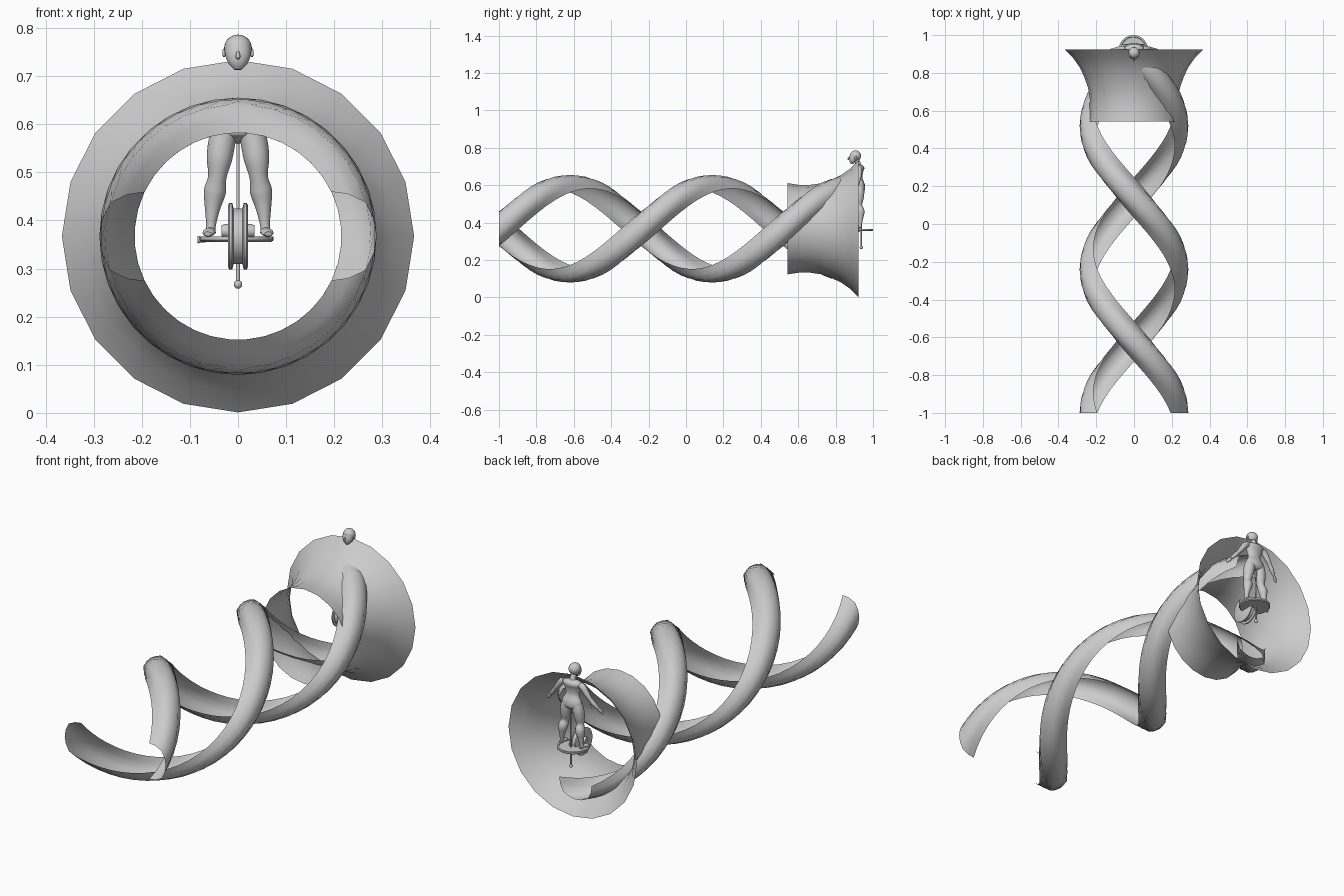
import bpy, bmesh
from math import sin, cos, pi, radians
from mathutils import Vector

if "Cube" in bpy.data.objects:
    bpy.data.objects.remove(bpy.data.objects["Cube"])

AX = 0.367      # height of the common axis
PY = 0.926      # depth of the standing figure


def finish(name, bm, angle=50):
    me = bpy.data.meshes.new(name)
    bm.to_mesh(me)
    bm.free()
    ob = bpy.data.objects.new(name, me)
    bpy.context.collection.objects.link(ob)
    bpy.ops.object.select_all(action='DESELECT')
    bpy.context.view_layer.objects.active = ob
    ob.select_set(True)
    bpy.ops.object.shade_smooth_by_angle(angle=radians(angle))
    return ob


def skin(name, rings, closed=True, caps=False, angle=50):
    """Bridge a list of point rings into one surface."""
    bm = bmesh.new()
    vs = [[bm.verts.new(p) for p in ring] for ring in rings]
    n = len(vs[0])
    for a, b in zip(vs, vs[1:]):
        for i in range(n if closed else n - 1):
            j = (i + 1) % n
            bm.faces.new((a[i], a[j], b[j], b[i]))
    if caps:
        bm.faces.new(vs[0])
        bm.faces.new(vs[-1])
        bmesh.ops.recalc_face_normals(bm, faces=bm.faces)
    return finish(name, bm, angle)


def limb(name, pts, squash=1.0, n=14, steps=4):
    """Rounded tube through (x, y, z, radius) points, smoothed between them."""
    P = [Vector(p) for p in pts]
    Q = []
    for i in range(len(P) - 1):
        a, b, c, d = P[max(i - 1, 0)], P[i], P[i + 1], P[min(i + 2, len(P) - 1)]
        for k in range(steps):
            t = k / steps
            Q.append(0.5 * (2 * b + (c - a) * t + (2 * a - 5 * b + 4 * c - d) * t * t
                            + (3 * b - a - 3 * c + d) * t ** 3))
    Q.append(P[-1])
    rings = []
    for i, q in enumerate(Q):
        tan = (Q[min(i + 1, len(Q) - 1)] - Q[max(i - 1, 0)]).to_3d().normalized()
        ref = Vector((0, 1, 0)) if abs(tan.y) < 0.8 else Vector((0, 0, 1))
        u = tan.cross(ref).normalized()
        v = u.cross(tan)
        rings.append([q.to_3d() + q.w * (u * cos(2 * pi * k / n) + v * squash * sin(2 * pi * k / n))
                      for k in range(n)])
    return skin(name, rings, caps=True)


def lathe(name, prof, centre, axis, n=32, caps=False, angle=35):
    """Revolve (along, radius) points about the x, y or z axis."""
    c = Vector(centre)
    rings = []
    for h, r in prof:
        ring = []
        for k in range(n):
            a, b = r * sin(2 * pi * k / n), r * cos(2 * pi * k / n)
            ring.append(c + Vector({'x': (h, a, b), 'y': (a, h, b), 'z': (a, b, h)}[axis]))
        rings.append(ring)
    return skin(name, rings, caps=caps, angle=angle)


def ball(name, loc, size, seg=20):
    bm = bmesh.new()
    bmesh.ops.create_uvsphere(bm, u_segments=seg, v_segments=seg // 2 + 2, radius=1)
    bmesh.ops.scale(bm, vec=size, verts=bm.verts)
    bmesh.ops.translate(bm, vec=loc, verts=bm.verts)
    return finish(name, bm, 80)


# Flared 20-sided horn
lathe("horn", [(.543, .244), (.6, .235), (.66, .234), (.72, .243), (.78, .264),
               (.83, .288), (.88, .323), (.923, .366)], (0, 0, AX), 'y', 20)

# Two twisted ribbons: an arched cross-section swept along y
section = [(-25.5, .215), (-21, .245), (-15, .274), (-7, .285), (0, .288),
           (7, .285), (15, .274), (21, .245), (25.5, .215)]
STEPS = 45
for side in (0, 1):
    rings = []
    for s in range(STEPS + 1):
        y = -1 + 1.9 * s / STEPS
        turn = 2 * pi * (y + 1) / 1.52 + pi * side
        rings.append([(r * cos(turn + radians(a)), y, AX + r * sin(turn + radians(a)))
                      for a, r in section])
    skin("ribbon_%d" % (side + 1), rings, closed=False, angle=60)

# Round platform with raised rim and side handle
lathe("platform", [(-.006, .01), (-.006, .072), (-.002, .077), (.006, .077), (.006, .068),
                   (.002, .066), (.002, .01)], (-.003, PY - .003, .361), 'z', 36, True)
limb("handle", [(-.06, PY, .36, .005), (-.075, PY, .36, .006), (-.084, PY, .36, .008)])

# Pole with ball end, running up the back
limb("pole", [(0, .937, .265, .004), (0, .937, .45, .0035), (0, .94, .70, .003)], n=10)
ball("pole_end", (0, .937, .267), (.009, .009, .009), 14)

# Grooved wheel in front of the feet
lathe("wheel", [(-.021, .015), (-.021, .064), (-.018, .069), (-.012, .069), (-.009, .058),
                (.009, .058), (.012, .069), (.018, .069), (.021, .064), (.021, .015)],
      (0, .857, AX), 'x', 32, True)
lathe("axle", [(-.034, .009), (-.034, .012), (-.028, .014), (.028, .014), (.034, .012),
               (.034, .009)], (0, .857, .378), 'x', 16, True)

# Figure: trunk, neck and head
limb("trunk", [(0, PY, .562, .012), (0, PY + .003, .575, .048), (0, PY + .002, .60, .052),
               (0, PY - .002, .635, .036), (0, PY - .004, .672, .046),
               (0, PY, .697, .05), (0, PY, .71, .02)], .55, 20)
limb("neck", [(0, PY, .695, .018), (0, PY - .006, .715, .014), (0, PY - .014, .735, .015)])
ball("skull", (0, .906, .757), (.029, .03, .029), 24)
limb("face", [(0, .898, .763, .026), (0, .893, .742, .026), (0, .889, .725, .019),
              (0, .887, .713, .007)], .8, 18)
limb("nose", [(0, .873, .752, .002), (0, .868, .741, .005), (0, .871, .737, .003)], n=8)

# Mirrored limbs
for s, tag in ((-1, "left"), (1, "right")):
    ball(tag + "_ear", (s * .029, .908, .748), (.004, .006, .009), 10)
    limb(tag + "_leg", [(s * .028, PY, .59, .026), (s * .034, PY, .56, .028),
                        (s * .039, PY - .003, .525, .026), (s * .043, PY - .003, .49, .019),
                        (s * .048, PY + .006, .46, .023), (s * .053, PY + .006, .425, .016),
                        (s * .056, PY + .004, .39, .010), (s * .057, PY + .003, .374, .011)])
    limb(tag + "_foot", [(s * .056, PY + .015, .376, .009), (s * .058, PY - .005, .378, .012),
                         (s * .061, PY - .03, .374, .013), (s * .063, PY - .04, .372, .008)], .6)
    limb(tag + "_arm", [(s * .045, PY, .692, .015), (s * .062, PY, .682, .016),
                        (s * .085, PY, .652, .013), (s * .102, PY - .003, .63, .010),
                        (s * .118, PY - .008, .61, .011), (s * .138, PY - .016, .588, .007)])
    limb(tag + "_hand", [(s * .136, PY - .016, .59, .006), (s * .144, PY - .018, .582, .010),
                         (s * .152, PY - .022, .572, .009), (s * .161, PY - .025, .562, .004)], .5)
